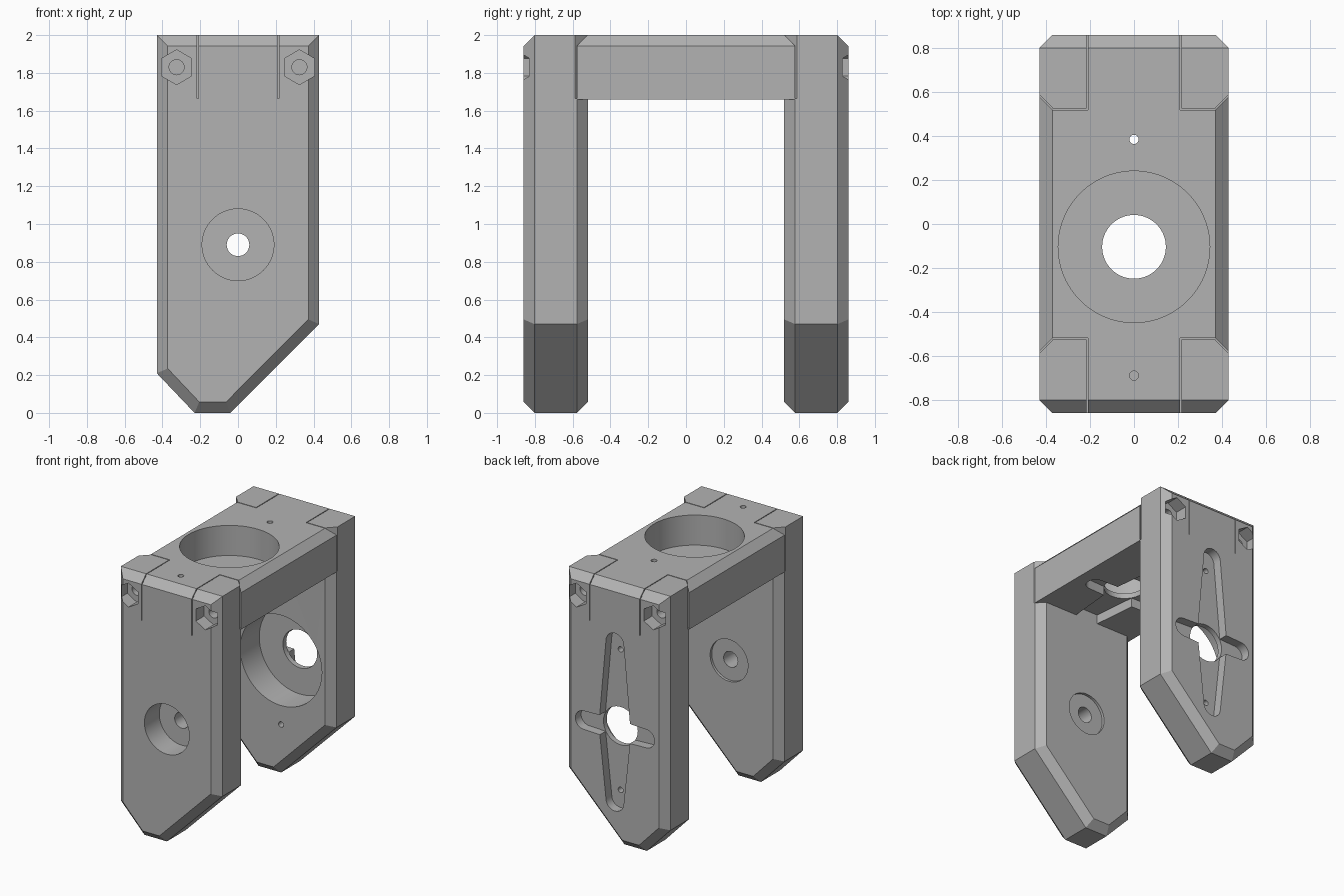
import bpy, bmesh
from math import sin, cos, pi, radians

cube = bpy.data.objects.get("Cube")
if cube:
    bpy.data.objects.remove(cube, do_unlink=True)

grey = bpy.data.materials.new("plain grey")
grey.use_nodes = True
COLOUR = (0.45, 0.45, 0.45, 1)
grey.diffuse_color = COLOUR
grey.node_tree.nodes["Principled BSDF"].inputs["Base Color"].default_value = COLOUR

W, OUT, INN, C = 0.43, 0.86, 0.52, 0.058   # half width, leg faces, chamfer
TOP, UNDER = 2.0, 1.66                     # bridge heights
AXLE = 0.89                                # height of the leg pivots
DISC_Y = -0.104                            # centre of the bridge pocket


def loft(name, layers, axis):
    """Solid through matching outlines given as (depth, points)."""
    bm = bmesh.new()
    rings = []
    for d, pts in layers:
        rings.append([bm.verts.new((u, d, v) if axis == "y" else (u, v, d)) for u, v in pts])
    for a, b in zip(rings, rings[1:]):
        for i in range(len(a)):
            j = (i + 1) % len(a)
            bm.faces.new((a[i], a[j], b[j], b[i]))
    bm.faces.new(rings[0])
    bm.faces.new(rings[-1])
    bmesh.ops.recalc_face_normals(bm, faces=bm.faces)
    mesh = bpy.data.meshes.new(name)
    bm.to_mesh(mesh)
    bm.free()
    mesh.materials.append(grey)
    ob = bpy.data.objects.new(name, mesh)
    bpy.context.collection.objects.link(ob)
    return ob


def prism(name, pts, d0, d1, axis):
    return loft(name, [(d0, pts), (d1, pts)], axis)


def circle(u, v, r, n=64, a0=0.0):
    return [(u + r * cos(a0 + 2 * pi * i / n), v + r * sin(a0 + 2 * pi * i / n)) for i in range(n)]


def combine(target, tool, operation="DIFFERENCE"):
    mod = target.modifiers.new("cut", "BOOLEAN")
    mod.operation, mod.object, mod.solver = operation, tool, "EXACT"
    with bpy.context.temp_override(object=target, active_object=target, selected_objects=[target]):
        bpy.ops.object.modifier_apply(modifier=mod.name)
    bpy.data.objects.remove(tool, do_unlink=True)


def cut(target, pts, d0, d1, axis):
    combine(target, prism("cutter", pts, d0, d1, axis))


def arm(cu, cv, plus, minus, r, waist, along_u=False):
    """Round-ended arm, widest at its middle."""
    n = 12
    pts = [(r * cos(pi * i / n), plus + r * sin(pi * i / n)) for i in range(n + 1)]
    pts.append((-waist, 0))
    pts += [(-r * cos(pi * i / n), -minus - r * sin(pi * i / n)) for i in range(n + 1)]
    pts.append((waist, 0))
    return [(cu + b, cv + a) if along_u else (cu + a, cv + b) for a, b in pts]


def horn_slot(target, cv, flip, d0, d1, axis):
    """Cross-shaped slot: long tapered arm and short straight arm."""
    lengths = (0.55, 0.66) if flip else (0.66, 0.55)
    cut(target, arm(0, cv, *lengths, 0.075, 0.135), d0, d1, axis)
    cut(target, arm(0, cv, 0.265, 0.265, 0.07, 0.08, True), d0, d1, axis)


# Leg outlines: full section, outer face, inner face
full = [(-W, TOP), (-W, 0.21), (-0.23, 0), (-0.04, 0), (W, 0.47), (W, TOP)]
face = [(-W + C, TOP), (-W + C, 0.235), (-0.205, C), (-0.063, C), (W - C, 0.495), (W - C, TOP)]
outer = [(u, TOP - C if v == TOP else v) for u, v in face]


def make_leg(name, s):
    return loft(name, [(s * OUT, outer), (s * (OUT - C), full),
                       (s * (INN + C), full), (s * INN, face)], "y")


# Front leg: bearing pocket, pivot hole and shallow inner seat
front_leg = make_leg("front_leg", -1)
cut(front_leg, circle(0, AXLE, 0.19), -1, -0.68, "y")
cut(front_leg, circle(0, AXLE, 0.16), -0.54, -0.4, "y")
cut(front_leg, circle(0, AXLE, 0.06, 32), -1, -0.4, "y")

# Back leg: round inner pocket, hub hole, cross slot and screw holes
back_leg = make_leg("back_leg", 1)
cut(back_leg, circle(0, AXLE, 0.345, 96), 0.4, 0.75, "y")
horn_slot(back_leg, AXLE, False, 0.79, 1, "y")
cut(back_leg, circle(0, AXLE, 0.145), 0.4, 1, "y")
for dz in (0.585, -0.49):
    cut(back_leg, circle(0, AXLE + dz, 0.021, 20), 0.4, 1, "y")

# Bridge with chamfered long edges and a cross slot underneath
section = [(-W, UNDER), (W, UNDER), (W, TOP - C), (W - C, TOP), (-W + C, TOP), (-W, TOP - C)]
bracket = prism("bracket", section, -0.6, 0.6, "y")
horn_slot(bracket, DISC_Y, True, 1.5, UNDER + 0.07, "z")
combine(bracket, front_leg, "UNION")
combine(bracket, back_leg, "UNION")

# Bridge pocket, hub hole and screw holes
cut(bracket, circle(0, DISC_Y, 0.345, 96), 1.77, 2.2, "z")
cut(bracket, circle(0, DISC_Y, 0.145), 1.6, 2.2, "z")
for y in (-0.69, 0.385):
    cut(bracket, circle(0, y, 0.021, 20), 1.64, 2.2, "z")

# Corner joints: thin slits, bolt holes and hexagonal nut recesses
G = 0.006
for sx in (-1, 1):
    for sy in (-1, 1):
        path = [(0.21, 0.9), (0.21, INN), (W - C, INN), (W + C, INN + 2 * C)]
        back = [(W + C - G, INN + 2 * C + G), (W - C - G / 2, INN + G), (0.21 + G, INN + G), (0.21 + G, 0.9)]
        cut(bracket, [(sx * u, sy * v) for u, v in path + back], UNDER + 0.004, 2.2, "z")
        for pts, depth in ((circle(sx * 0.325, 1.83, 0.092, 6, radians(90)), 0.76),
                           (circle(sx * 0.325, 1.83, 0.04, 24), 0.54)):
            cut(bracket, pts, sy * 1.0, sy * depth, "y")

# Smooth round walls, keep hard edges
bpy.ops.object.select_all(action="DESELECT")
bracket.select_set(True)
bpy.context.view_layer.objects.active = bracket
bpy.ops.object.shade_smooth_by_angle(angle=radians(25))
